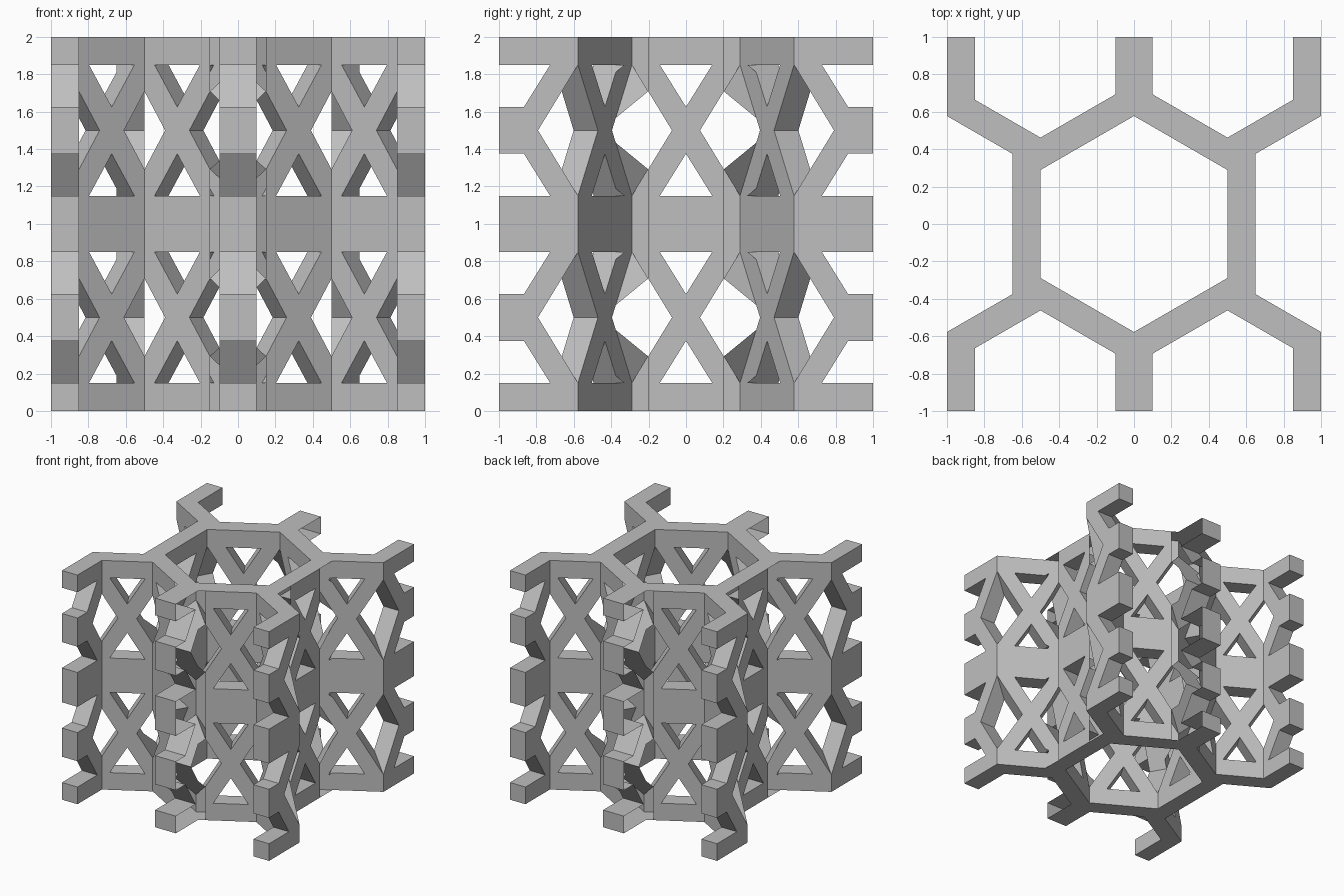
import bpy, bmesh, math
from mathutils import Matrix, Vector

if "Cube" in bpy.data.objects:
    bpy.data.objects.remove(bpy.data.objects["Cube"], do_unlink=True)

R = 1 / math.sqrt(3)       # side of one honeycomb cell
H = R / 2                  # half length of a wall panel
T = 0.15                   # wall thickness
TAN30 = math.tan(math.radians(30))
END = 1 - 1.5 * R          # short, cut-off half of an arm

grey = bpy.data.materials.new("light_grey")
grey.use_nodes = True
colour = (0.52, 0.52, 0.52, 1)
grey.diffuse_color = colour
grey.node_tree.nodes["Principled BSDF"].inputs["Base Color"].default_value = colour

# Quarter of one lattice period: rail and cross brace
BRACED = [[(0, 0), (H, 0), (H, .15), (.14, .15), (0, .15)],
          [(0, .375), (.14, .15), (H, .15), (.075, .5), (0, .5)]]
# Same quarter at the open end of an arm: plain blocks
BLOCKS = [[(0, 0), (END, 0), (END, .15), (0, .15)],
          [(0, .375), (END, .375), (END, .5), (0, .5)]]


def clip(bm, point, normal):
    """Cut away everything on the normal's side of a plane."""
    bmesh.ops.bisect_plane(bm, geom=bm.verts[:] + bm.edges[:] + bm.faces[:], dist=1e-5,
                           plane_co=point, plane_no=normal, clear_outer=True)


def panel(name, start, end, side, open_end=False, cuts=(), mirror=(True, True), drop_x0=False):
    """Mitred lattice wall from start to end, thickened toward side (+1 = left of travel)."""
    bm = bmesh.new()
    for sx in (-1, 1):
        for poly in (BLOCKS if open_end and sx > 0 else BRACED):
            for base, sz in ((0, 1), (1, -1), (1, 1), (2, -1)):
                pts = [(sx * s, 0, base + sz * z) for s, z in poly]
                if sx * sz < 0:
                    pts.reverse()
                bm.faces.new([bm.verts.new(p) for p in pts])
    bmesh.ops.remove_doubles(bm, verts=bm.verts[:], dist=1e-4)
    ext = bmesh.ops.extrude_face_region(bm, geom=bm.faces[:])
    bmesh.ops.translate(bm, vec=(0, T, 0),
                        verts=[g for g in ext["geom"] if isinstance(g, bmesh.types.BMVert)])
    bmesh.ops.recalc_face_normals(bm, faces=bm.faces[:])
    # Mitre the ends
    clip(bm, (-H, 0, 0), (-1, TAN30, 0))
    if not open_end:
        clip(bm, (H, 0, 0), (1, TAN30, 0))
    # Place in the plan
    a, b = Vector((*start, 0)), Vector((*end, 0))
    d = (b - a).normalized()
    n = Vector((-d.y, d.x, 0)) * side
    m = (a + b) / 2
    bm.transform(Matrix(((d.x, n.x, 0, m.x), (d.y, n.y, 0, m.y), (0, 0, 1, 0), (0, 0, 0, 1))))
    if side < 0:
        bmesh.ops.reverse_faces(bm, faces=bm.faces[:])
    for point, normal in cuts:
        clip(bm, point, normal)
    if drop_x0:
        inner = [f for f in bm.faces if all(abs(v.co.x) < 1e-4 for v in f.verts)]
        bmesh.ops.delete(bm, geom=inner, context='FACES')
    mesh = bpy.data.meshes.new(name)
    bm.to_mesh(mesh)
    bm.free()
    mesh.materials.append(grey)
    ob = bpy.data.objects.new(name, mesh)
    bpy.context.collection.objects.link(ob)
    mod = ob.modifiers.new("mirror", 'MIRROR')
    mod.use_axis = (mirror[0], mirror[1], False)
    mod.merge_threshold = 1e-4


top, knee, rim = (0, R), (0.5, H), (1, R)

# Slanted walls around the middle cell and out to the sides
panel("inner_slanted_walls", top, knee, 1)
panel("outer_slanted_walls", knee, rim, 1)

# Straight side walls, with the corner fillers that close their ends
panel("side_walls", (0.5, -H), knee, -1, mirror=(True, False))
panel("side_wall_corners", knee, rim, -1, cuts=[((0.65, 0, 0), (1, 0, 0))])

# Outer arms
panel("outer_arms", rim, (1, 2 * R), 1, open_end=True)

# Middle arms, trimmed narrower, and the corner pieces at their roots
panel("middle_arms", top, (0, 2 * R), -1, open_end=True, drop_x0=True,
      cuts=[((0.1, 0, 0), (1, 0, 0))])
panel("middle_arm_corners", top, (0, 2 * R), -1, open_end=True,
      cuts=[((0.1, 0, 0), (-1, 0, 0)), ((0, R + T / math.cos(math.radians(30)), 0), (TAN30, 1, 0))])
